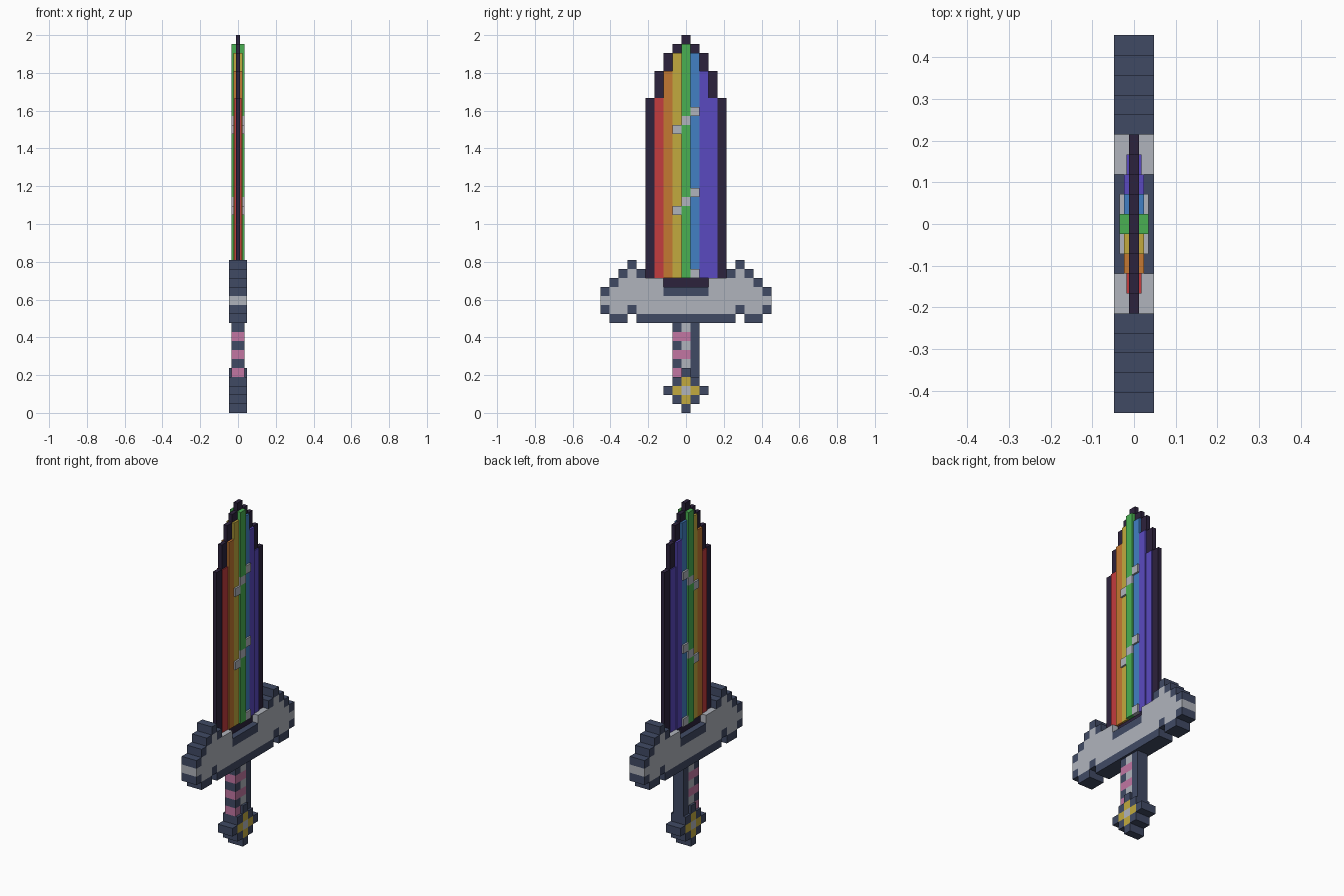
import bpy, bmesh

if "Cube" in bpy.data.objects:
    bpy.data.objects.remove(bpy.data.objects["Cube"])

U = 2 / 42                      # one pixel of the design
PALETTE = {
    "dark_edge": (44, 34, 60), "slate": (64, 74, 100), "pale_grey": (176, 180, 188),
    "red": (196, 60, 62), "orange": (196, 120, 50), "yellow": (194, 170, 62),
    "green": (74, 176, 82), "blue": (66, 128, 196), "violet": (90, 74, 192),
    "pink": (194, 118, 162),
}
NAMES = list(PALETTE)


def linear(v):
    v /= 255
    return v / 12.92 if v <= 0.04045 else ((v + 0.055) / 1.055) ** 2.4


MATS = []
for name, rgb in PALETTE.items():
    m = bpy.data.materials.new(name)
    m.diffuse_color = (*[linear(v) for v in rgb], 1)
    m.use_nodes = True
    m.node_tree.nodes["Principled BSDF"].inputs["Base Color"].default_value = m.diffuse_color
    MATS.append(m)

cells = {}                      # (column, row) -> (part, colour, half thickness)


def fill(part, colour, half, c0, c1, r0, r1, mirror=False):
    for c in range(c0, c1 + 1):
        for r in range(r0, r1 + 1):
            cells[c, r] = (part, colour, half * U)
            if mirror:
                cells[-c, r] = (part, colour, half * U)


# Blade: dark rim, thin at the edge
for c, r0, r1 in ((0, 41, 41), (1, 40, 40), (2, 38, 39), (3, 35, 37), (4, 15, 34)):
    fill("blade", "dark_edge", 0.25, c, c, r0, r1, True)
fill("blade", "dark_edge", 0.25, -2, 2, 14, 14)
# Blade: rainbow stripes, thickest at the centre
for c, colour, half, top in ((-3, "red", .375, 34), (-2, "orange", .5, 37), (-1, "yellow", .5, 39),
                             (0, "green", .72, 40), (1, "blue", .5, 39),
                             (2, "violet", .5, 37), (3, "violet", .375, 34)):
    fill("blade", colour, half, c, c, 15, top)
# Blade: pale glints
for c, r in ((-1, 31), (0, 32), (1, 33), (-1, 22), (0, 23), (1, 24), (1, 15)):
    fill("blade", "pale_grey", .72, c, c, r, r)

# Guard: pale body, then slate outline
for c0, c1, r0, r1 in ((0, 8, 11, 13), (3, 7, 14, 14), (6, 6, 15, 15), (9, 9, 12, 12)):
    fill("guard", "pale_grey", 1, c0, c1, r0, r1, True) if (c0, r1) != (3, 14) else \
        fill("guard", "pale_grey", 1, 3, 7, 14, 14, True)
for c0, c1, r in ((6, 6, 16), (5, 5, 15), (7, 7, 15), (8, 8, 14), (9, 9, 13), (0, 2, 13),
                  (9, 9, 11), (6, 6, 11), (7, 8, 10), (0, 5, 10)):
    fill("guard", "slate", 1, c0, c1, r, r, True)

# Grip: wrapped in alternating bands
for r in range(4, 10):
    wrap = r % 2 == 0
    fill("grip", "pink" if wrap else "slate", .72, -1, -1, r, r)
    fill("grip", "pink" if wrap else "pale_grey", .72, 0, 0, r, r)
    fill("grip", "slate", .72, 1, 1, r, r)

# Pommel: gold cross with pale centre and slate tips
for c, r in ((0, 4), (0, 0), (1, 3), (1, 1), (2, 2)):
    fill("pommel", "slate", 1, c, c, r, r, True)
for c, r in ((0, 3), (0, 1), (1, 2)):
    fill("pommel", "yellow", 1, c, c, r, r, True)
fill("pommel", "pale_grey", 1, 0, 0, 2, 2)


# Turn the cells of each part into a mesh, showing only the outer walls
def build(part):
    bm = bmesh.new()

    def quad(mat, *pts):
        bm.faces.new([bm.verts.new(p) for p in pts]).material_index = mat

    for (c, r), (owner, colour, h) in cells.items():
        if owner != part:
            continue
        mat = NAMES.index(colour)
        y0, y1, z0, z1 = (c - .5) * U, (c + .5) * U, r * U, (r + 1) * U
        quad(mat, (h, y0, z0), (h, y1, z0), (h, y1, z1), (h, y0, z1))
        quad(mat, (-h, y0, z1), (-h, y1, z1), (-h, y1, z0), (-h, y0, z0))
        walls = (((1, 0), (y1, z0), (y1, z1)), ((-1, 0), (y0, z1), (y0, z0)),
                 ((0, 1), (y1, z1), (y0, z1)), ((0, -1), (y0, z0), (y1, z0)))
        for (dc, dr), a, b in walls:
            n = cells.get((c + dc, r + dr), (0, 0, 0))[2]
            if n >= h - 1e-6:
                continue
            for lo, hi in (((n, h), (-h, -n)) if n else ((-h, h),)):
                quad(mat, (hi, *a), (lo, *a), (lo, *b), (hi, *b))
    bmesh.ops.remove_doubles(bm, verts=bm.verts, dist=1e-5)
    me = bpy.data.meshes.new(part)
    bm.to_mesh(me)
    bm.free()
    for m in MATS:
        me.materials.append(m)
    bpy.context.collection.objects.link(bpy.data.objects.new(part, me))


for part in ("blade", "guard", "grip", "pommel"):
    build(part)
